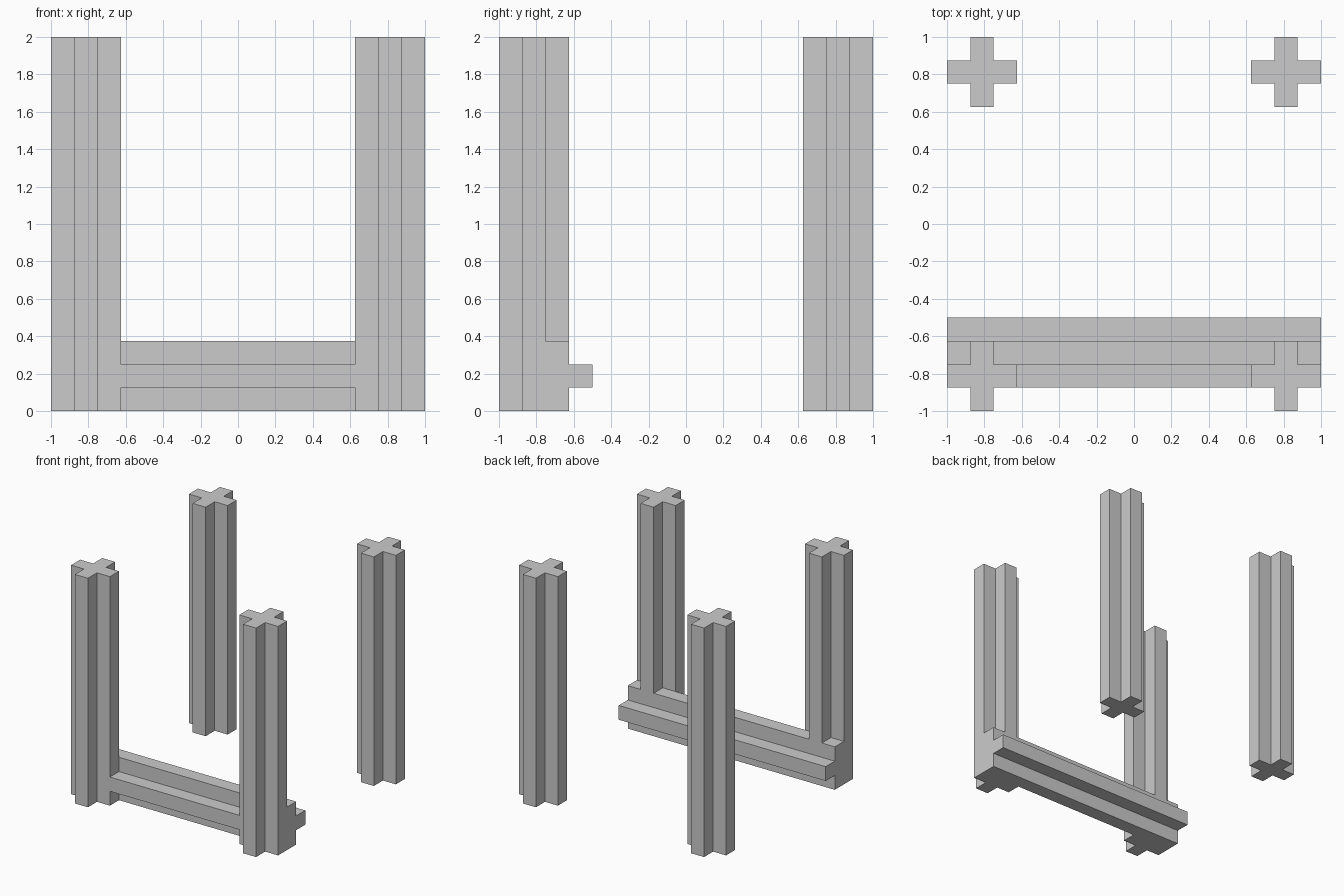
import bpy, bmesh
from mathutils import Matrix, Vector

if "Cube" in bpy.data.objects:
    bpy.data.objects.remove(bpy.data.objects["Cube"])

ARM = 0.0625     # half thickness of a cross arm
REACH = 0.1875   # half width of the whole cross


def cross_bar(name, length, matrix):
    """Plus-shaped profile extruded along local z, then placed by matrix."""
    a, r = ARM, REACH
    corner = [(r, -a), (r, a), (a, a)]
    bm = bmesh.new()
    verts = []
    for x, y in corner:
        verts.append(bm.verts.new((x, y, 0)))
    for quarter in range(1, 4):
        turn = Matrix.Rotation(quarter * 1.5707963267948966, 4, 'Z')
        for x, y in corner:
            verts.append(bm.verts.new(turn @ Vector((x, y, 0))))
    face = bm.faces.new(verts)
    top = bmesh.ops.extrude_face_region(bm, geom=[face])['geom']
    moved = [g for g in top if isinstance(g, bmesh.types.BMVert)]
    bmesh.ops.translate(bm, verts=moved, vec=(0, 0, length))
    bm.transform(matrix)
    bmesh.ops.recalc_face_normals(bm, faces=bm.faces[:])
    mesh = bpy.data.meshes.new(name)
    bm.to_mesh(mesh)
    bm.free()
    obj = bpy.data.objects.new(name, mesh)
    bpy.context.collection.objects.link(obj)
    return obj


# Four upright posts
C = 1 - REACH
posts = {}
for depth, y in (("front", -C), ("back", C)):
    for side, x in (("left", -C), ("right", C)):
        name = f"{depth}_{side}_post"
        posts[name] = cross_bar(name, 2, Matrix.Translation((x, y, 0)))

# Low rail lying along x, one arm thickness behind the front posts' centres
lay = Matrix.Translation((-1, -C + 2 * ARM, REACH)) @ Matrix.Rotation(1.5707963267948966, 4, 'Y')
frame = cross_bar("front_frame", 2, lay)

# Fuse the rail and the front posts into one clean frame
for name in ("front_left_post", "front_right_post"):
    post = posts[name]
    mod = frame.modifiers.new(name, 'BOOLEAN')
    mod.operation = 'UNION'
    mod.solver = 'EXACT'
    mod.object = post
bpy.context.view_layer.objects.active = frame
for mod in list(frame.modifiers):
    bpy.ops.object.modifier_apply(modifier=mod.name)
for name in ("front_left_post", "front_right_post"):
    bpy.data.objects.remove(posts[name])
